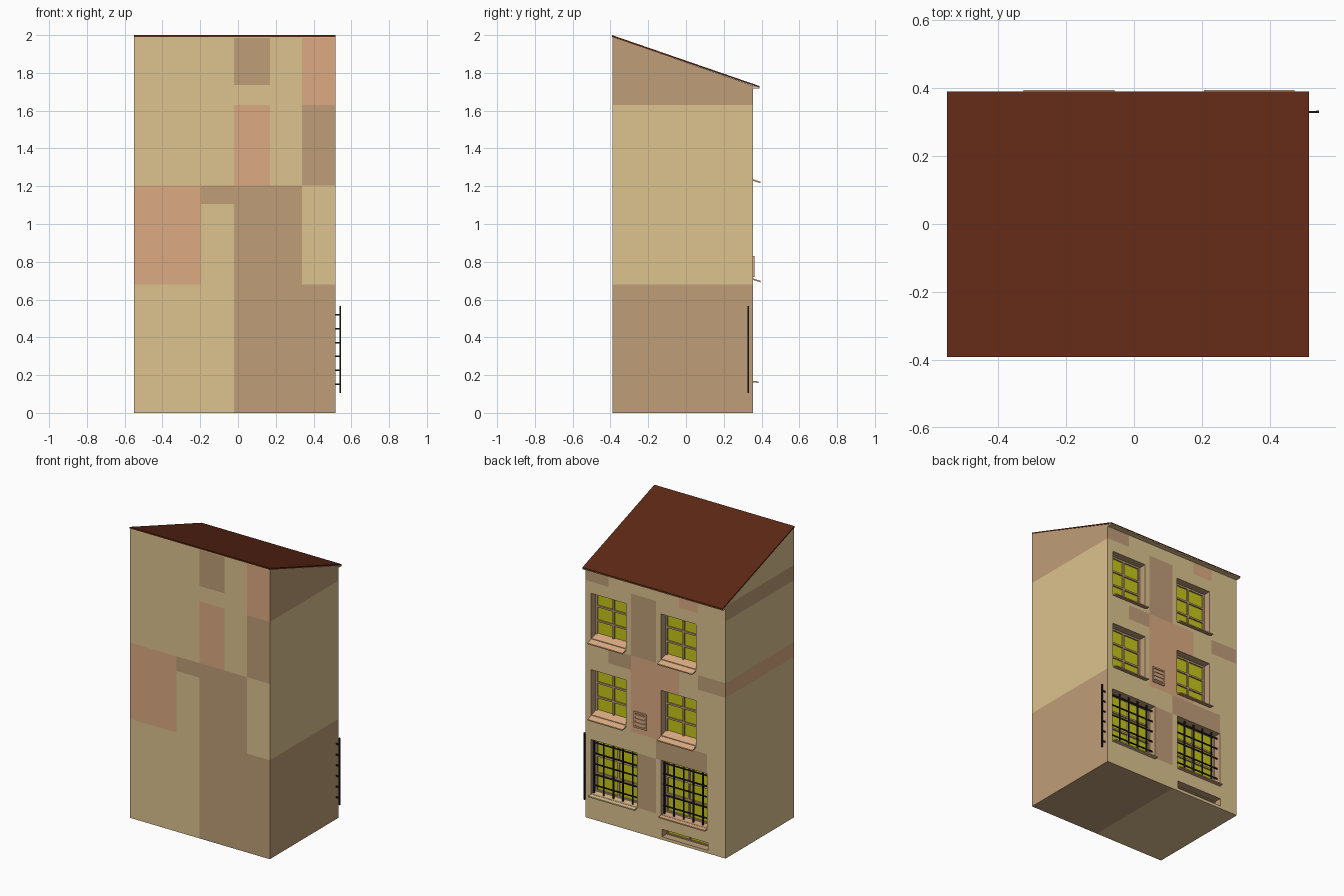
import bpy, bmesh
from mathutils import Vector

if "Cube" in bpy.data.objects:
    bpy.data.objects.remove(bpy.data.objects["Cube"])

def material(name, rgb):
    m = bpy.data.materials.new(name)
    m.diffuse_color = (*rgb, 1)
    m.use_nodes = True
    m.node_tree.nodes["Principled BSDF"].inputs["Base Color"].default_value = m.diffuse_color
    return m

TAN, BROWN, PINK, GLASS = range(4)
MATS = [material("tan_plaster", (.723, .546, .275)), material("brown_plaster", (.521, .342, .188)),
        material("pink_plaster", (.716, .407, .223)), material("yellow_glass", (.56, .56, .01))]
ROOF = material("roof_red", (.11, .021, .0075))
IRON = material("black_iron", (.015, .015, .018))

def finish(bm, name, mats):
    bmesh.ops.recalc_face_normals(bm, faces=bm.faces)
    me = bpy.data.meshes.new(name)
    bm.to_mesh(me)
    bm.free()
    for m in mats:
        me.materials.append(m)
    ob = bpy.data.objects.new(name, me)
    bpy.context.collection.objects.link(ob)
    return ob

def prism(bm, profile, x0, x1):
    """Extrude a (y, z) profile along x."""
    f = bm.faces.new([bm.verts.new((x0, y, z)) for y, z in profile])
    r = bmesh.ops.extrude_face_region(bm, geom=[f], use_keep_orig=True)
    bmesh.ops.translate(bm, vec=(x1 - x0, 0, 0),
                        verts=[v for v in r["geom"] if isinstance(v, bmesh.types.BMVert)])
    if len([g for g in bm.faces if g == f]) == 0:
        bm.faces.new([v for v in f.verts])

def box(bm, x0, x1, y0, y1, z0, z1):
    vs = bmesh.ops.create_cube(bm, size=1)["verts"]
    for v in vs:
        v.co = Vector(((x0 + x1) / 2 + v.co.x * (x1 - x0), (y0 + y1) / 2 + v.co.y * (y1 - y0),
                       (z0 + z1) / 2 + v.co.z * (z1 - z0)))

XL, XR, YF, YB = -.55, .515, -.39, .355
DEPTH = .06
PANE = YB - DEPTH
# openings: x0, x1, z0, z1
upper = [(x, x + .267, z, z + .31) for x in (-.325, .206) for z in (.715, 1.24)]
ground = [(x, x + .35, .17, .545) for x in (-.41, .125)]
basement = [(-.415, -.065, .02, .072)]
openings = upper + ground + basement

# plaster patches: x0, x1, z0, z1, colour
front = [(-.02, .6, 0, .68, BROWN), (-.02, .34, .68, 1.205, BROWN), (-.195, -.02, 1.105, 1.205, BROWN),
         (-.6, -.195, .68, 1.205, PINK), (-.02, .17, 1.205, 1.63, PINK), (-.02, .17, 1.735, 1.985, BROWN),
         (.34, .6, 1.205, 1.63, BROWN), (.34, .6, 1.63, 1.985, PINK)]
back = [(.34, .6, 1.63, 1.735, BROWN), (-.02, .17, 1.205, 1.63, BROWN), (-.34, -.195, 1.63, 1.735, PINK),
        (-.6, -.34, 1.105, 1.205, BROWN), (.17, .34, 1.105, 1.205, BROWN), (-.195, .17, .68, 1.205, PINK),
        (-.41, -.02, .545, .68, BROWN), (-.02, .125, .17, .545, BROWN)]
right = [(-1, 1, 0, .68, BROWN), (-1, 1, 1.63, 2, BROWN)]
left = [(-1, 1, 1.63, 1.735, BROWN), (-1, 1, 1.105, 1.205, PINK)]

def inside(c, r):
    return r[0] < c.x < r[1] and r[2] < c.z < r[3]

# walls: sloped block, sliced into patches, with recessed openings
bm = bmesh.new()
box(bm, XL, XR, YF, YB, 0, 1)
for v in bm.verts:
    if v.co.z > .5:
        v.co.z = 1.99 if v.co.y < 0 else 1.732
rects = openings + front + back
cuts = [((x, 0, 0), (1, 0, 0)) for x in sorted({r[i] for r in rects for i in (0, 1)})]
cuts += [((0, 0, z), (0, 0, 1)) for z in sorted({r[i] for r in rects for i in (2, 3)})]
for co, no in cuts:
    bmesh.ops.bisect_plane(bm, geom=bm.verts[:] + bm.edges[:] + bm.faces[:],
                           plane_co=co, plane_no=no, dist=1e-5)
bm.normal_update()
holes = []
for f in bm.faces:
    n, c = f.normal, f.calc_center_median()
    rules = front if n.y < -.9 else back if n.y > .9 else right if n.x > .9 else left if n.x < -.9 else []
    for r in rules:
        if inside(c, r):
            f.material_index = r[4]
    if n.z < -.9 and c.x > -.02:
        f.material_index = BROWN
    if n.y > .9 and any(inside(c, o) for o in openings):
        holes.append(f)
bmesh.ops.delete(bm, geom=holes, context='FACES')
r = bmesh.ops.extrude_edge_only(bm, edges=[e for e in bm.edges if e.is_boundary])["geom"]
bmesh.ops.translate(bm, vec=(0, -DEPTH, 0), verts=[g for g in r if isinstance(g, bmesh.types.BMVert)])
for g in r:
    if isinstance(g, bmesh.types.BMFace):
        g.material_index = BROWN
panes = bmesh.ops.holes_fill(bm, edges=[e for e in bm.edges if e.is_boundary], sides=0)["faces"]
for f in panes:
    f.material_index = GLASS
finish(bm, "walls", MATS)

# roof slab
bm = bmesh.new()
prism(bm, [(-.392, 2), (.39, 1.73), (.39, 1.722), (-.392, 1.99)], XL, XR)
finish(bm, "roof", [ROOF])

# eave board under the roof edge
bm = bmesh.new()
box(bm, XL, XR, YB - .01, .388, 1.717, 1.728)
finish(bm, "eave_board", [MATS[TAN]])

# window frames and glazing bars
def window(name, o, nv, nh, t=.012):
    x0, x1, z0, z1 = o
    bm = bmesh.new()
    y0, y1 = PANE - .004, PANE + .01
    for i in range(nv + 2):
        x = x0 + t / 2 + (x1 - x0 - t) * i / (nv + 1)
        box(bm, x - t / 2, x + t / 2, y0, y1, z0, z1)
    for i in range(nh + 2):
        z = z0 + t / 2 + (z1 - z0 - t) * i / (nh + 1)
        box(bm, x0, x1, y0, y1 - .001, z - t / 2, z + t / 2)
    finish(bm, name, [MATS[BROWN]])

for o in upper:
    window("upper_window_frame", o, 1, 2)
for o in ground:
    window("ground_window_frame", o, 1, 2)
window("basement_window_frame", basement[0], 1, 0, .007)

# window sills
def sill(name, o, y1, drop, mat):
    bm = bmesh.new()
    z = o[2]
    a, b = z + drop, z - drop
    prism(bm, [(PANE, a), (y1, b), (y1, b - .008), (PANE, a - .008)], o[0], o[1])
    finish(bm, name, [mat])

for o in upper:
    sill("upper_sill", o, .395, .016, MATS[PINK])
for o, m in zip(ground, (PINK, TAN)):
    sill("ground_sill", o, .383, .003, MATS[m])

# iron grilles; the end bar of the right-hand one stands clear of the wall
for end in (.541, .006):
    bm = bmesh.new()
    w, s = .004, .0733
    for i in range(7):
        x = end - i * s
        box(bm, x - w, x + w, .33 - w, .33 + w, .105, .565)
    for i in range(6):
        z = .152 + i * s
        box(bm, end - 6 * s - w, end + w, .33 - w * .8, .33 + w * .8, z - w, z + w)
    finish(bm, "iron_grille", [IRON])

# wall vent with slats
bm = bmesh.new()
vx0, vx1, vz0, vz1 = .05, .145, .72, .83
for x in (vx0, vx1 - .01):
    box(bm, x, x + .01, YB - .005, .363, vz0, vz1)
for z in (vz0, vz1 - .01):
    box(bm, vx0, vx1, YB - .005, .362, z, z + .01)
for i in range(3):
    z = vz0 + .022 + i * .027
    box(bm, vx0, vx1, YB - .005, .36, z, z + .014)
finish(bm, "wall_vent", [MATS[PINK]])
